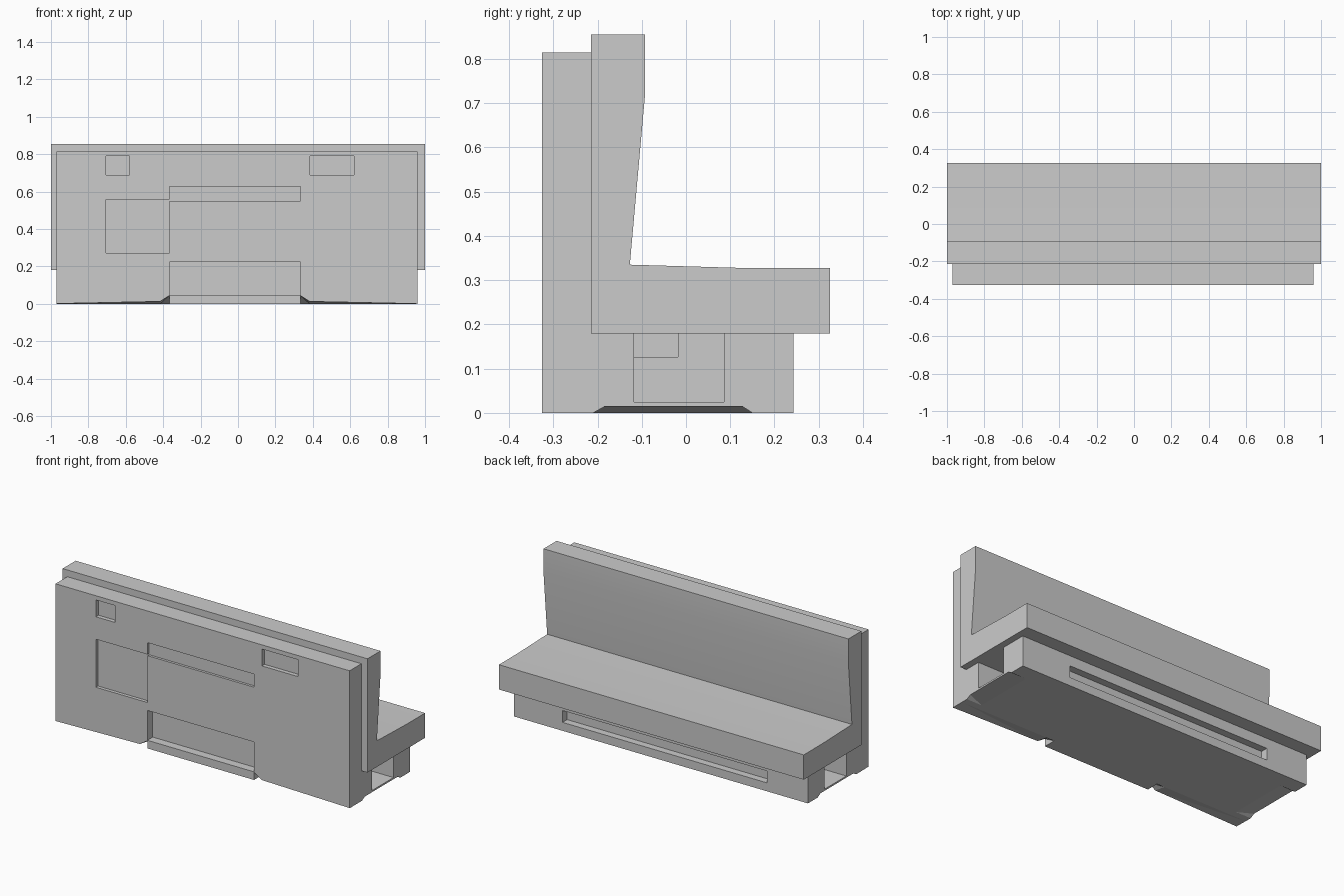
import bpy, bmesh

if "Cube" in bpy.data.objects:
    bpy.data.objects.remove(bpy.data.objects["Cube"])


def new_object(name, bm):
    bmesh.ops.recalc_face_normals(bm, faces=bm.faces)
    mesh = bpy.data.meshes.new(name)
    bm.to_mesh(mesh)
    bm.free()
    obj = bpy.data.objects.new(name, mesh)
    bpy.context.collection.objects.link(obj)
    return obj


def extrude_profile(name, profile, x0, x1):
    """Side outline (y, z) swept along x."""
    bm = bmesh.new()
    face = bm.faces.new([bm.verts.new((x0, y, z)) for y, z in profile])
    res = bmesh.ops.extrude_face_region(bm, geom=[face])
    moved = [v for v in res["geom"] if isinstance(v, bmesh.types.BMVert)]
    bmesh.ops.translate(bm, verts=moved, vec=(x1 - x0, 0, 0))
    return new_object(name, bm)


def cut(target, points):
    """Subtract the convex hull of the points from the target."""
    bm = bmesh.new()
    for p in points:
        bm.verts.new(p)
    bmesh.ops.convex_hull(bm, input=bm.verts)
    cutter = new_object("cutter", bm)
    cutter.hide_render = True
    mod = target.modifiers.new("cut", "BOOLEAN")
    mod.operation = "DIFFERENCE"
    mod.solver = "EXACT"
    mod.object = cutter
    bpy.context.view_layer.objects.active = target
    bpy.ops.object.modifier_apply(modifier=mod.name)
    bpy.data.objects.remove(cutter)


def cut_box(target, xs, ys, zs):
    cut(target, [(x, y, z) for x in xs for y in ys for z in zs])


# Upholstered bench: seat and backrest in one outline
seat = extrude_profile("seat_and_backrest", [
    (-0.215, 0.18), (-0.215, 0.855), (-0.093, 0.855), (-0.093, 0.715),
    (-0.127, 0.335), (0.15, 0.327), (0.325, 0.327), (0.325, 0.18)], -1, 1)

# Frame: plinth and front panel
frame = extrude_profile("frame", [
    (-0.325, 0), (-0.325, 0.815), (-0.215, 0.815), (-0.215, 0.18),
    (0.243, 0.18), (0.243, 0)], -0.97, 0.96)

# Shallow recesses in the front panel: x range, z range, depth
for xs, zs, depth in [
        ((-0.705, -0.58), (0.69, 0.79), 0.025),
        ((0.385, 0.62), (0.69, 0.79), 0.025),
        ((-0.367, 0.333), (0.55, 0.627), 0.015),
        ((-0.705, -0.365), (0.272, 0.557), 0.02),
        ((-0.367, 0.333), (0.048, 0.225), 0.05)]:
    cut_box(frame, xs, (-0.4, -0.325 + depth), zs)

# Long slot at the back of the plinth
cut_box(frame, (-0.70, 0.64), (0.20, 0.3), (0.05, 0.12))

# Deep pockets in both ends, with a smaller pocket further in
for end, s in ((0.96, 1), (-0.97, -1)):
    cut_box(frame, (end - s * 0.2, end + s * 0.1), (-0.117, 0.086), (0.025, 0.2))
    cut_box(frame, (end - s * 0.35, end - s * 0.15), (-0.117, -0.018), (0.126, 0.2))

# Underside relief: sloped front edges either side of the lower recess
for inner, s in ((-0.367, -1), (0.333, 1)):
    for xa, za, xb, zb in ((0, 0.045, 0.05, 0.013), (0.05, 0.013, 0.62, 0.001)):
        pts = []
        for x, z in ((inner + s * xa, za), (inner + s * xb, zb)):
            pts += [(x, -0.325, z), (x, -0.34, z), (x, -0.34, -0.03),
                    (x, -0.25, 0), (x, -0.25, -0.03)]
        cut(frame, pts)

# Underside relief: raised bottom edge at both ends
for end, s in ((0.96, 1), (-0.97, -1)):
    pts = []
    for y, z in ((-0.21, 0), (-0.183, 0.015), (0.127, 0.015), (0.15, 0)):
        pts += [(end, y, z), (end + s * 0.02, y, z), (end + s * 0.02, y, -0.03)]
    pts += [(end - s * 0.1, y, z) for y in (-0.21, 0.15) for z in (0, -0.03)]
    cut(frame, pts)

# Soft backrest and seat, crisp corners
bpy.ops.object.select_all(action="DESELECT")
seat.select_set(True)
bpy.context.view_layer.objects.active = seat
bpy.ops.object.shade_smooth_by_angle(angle=0.5)
